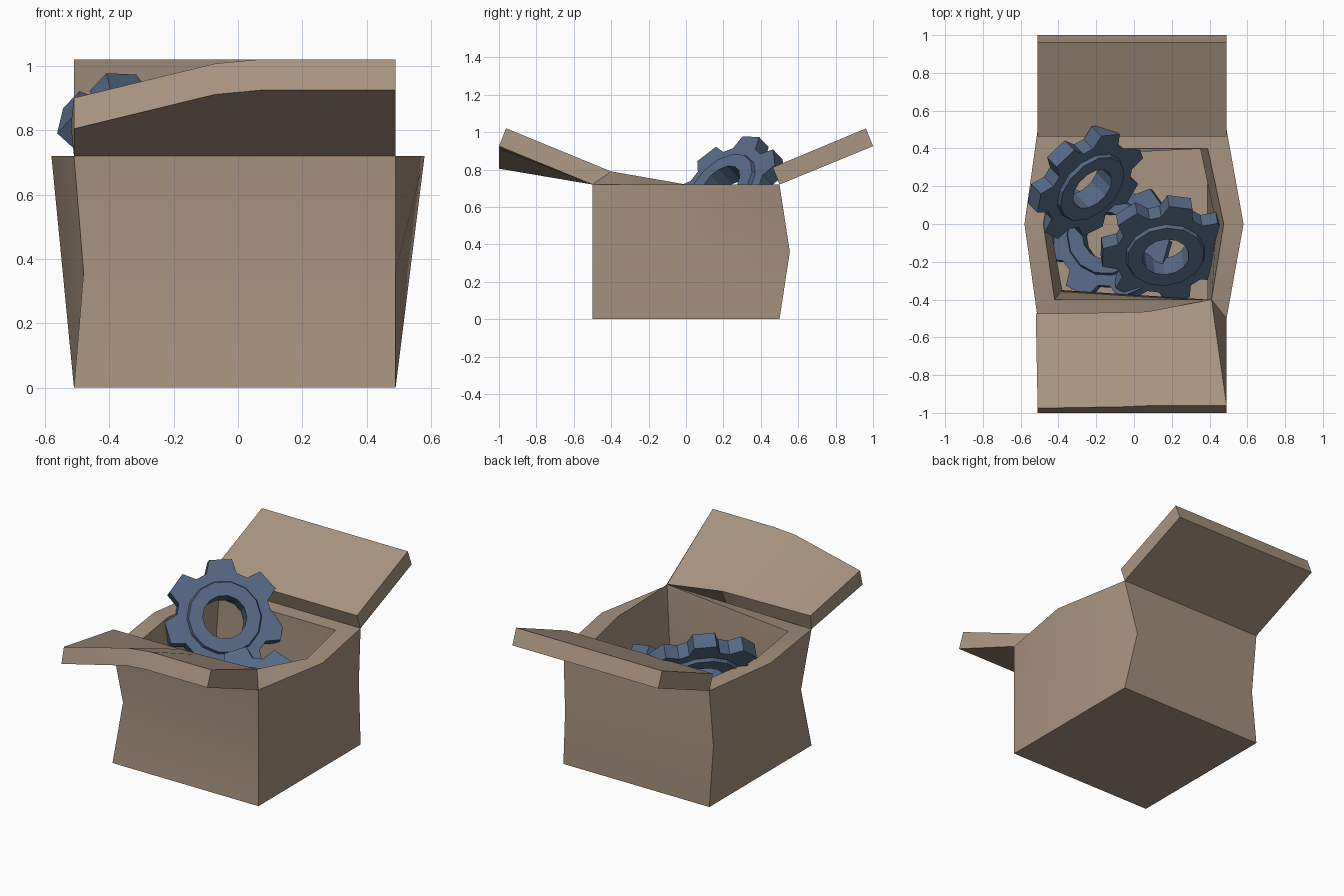
import bpy, bmesh, math
from mathutils import Vector, Matrix

if "Cube" in bpy.data.objects:
    bpy.data.objects.remove(bpy.data.objects["Cube"])


def material(name, rgb):
    m = bpy.data.materials.new(name)
    m.diffuse_color = (*rgb, 1)
    m.use_nodes = True
    m.node_tree.nodes["Principled BSDF"].inputs["Base Color"].default_value = m.diffuse_color
    return m


CARD = material("cardboard brown", (0.40, 0.295, 0.215))
STEEL = material("steel blue", (0.09, 0.14, 0.235))


def finish(name, bm, mat, smooth=None):
    bmesh.ops.recalc_face_normals(bm, faces=bm.faces)
    me = bpy.data.meshes.new(name)
    bm.to_mesh(me)
    bm.free()
    me.materials.append(mat)
    ob = bpy.data.objects.new(name, me)
    bpy.context.collection.objects.link(ob)
    if smooth:
        bpy.ops.object.select_all(action='DESELECT')
        ob.select_set(True)
        bpy.context.view_layer.objects.active = ob
        bpy.ops.object.shade_smooth_by_angle(angle=math.radians(smooth))
    return ob


def loft(name, rings, mat, closed=True, smooth=None):
    """Skin between rings of equal point count and cap both ends."""
    bm = bmesh.new()
    loops = [[bm.verts.new(p) for p in r] for r in rings]
    n = len(loops[0])
    for a, b in zip(loops, loops[1:]):
        for i in range(n):
            j = (i + 1) % n
            bm.faces.new((a[i], a[j], b[j], b[i]))
    bm.faces.new(loops[0])
    bm.faces.new(loops[-1])
    return finish(name, bm, mat, smooth)


# Dented open carton: rings run front-left, front-right, right, back-right, back-left, left
def ring(z, *xy):
    return [(x, y, z) for x, y in xy]


inner_rim = ring(0.72, (-.42, -.40), (.41, -.40), (.475, 0), (.39, .40), (-.41, .40), (-.48, 0))
inner_rim[1] = (.41, -.40, .79)
loft("carton", [
    ring(0.00, (-.51, -.50), (.49, -.50), (.49, 0), (.49, .50), (-.51, .50), (-.51, 0)),
    ring(0.36, (-.48, -.44), (.49, -.50), (.535, 0), (.44, .555), (-.51, .46), (-.545, 0)),
    ring(0.72, (-.51, -.50), (.49, -.50), (.58, 0), (.49, .50), (-.51, .50), (-.58, 0)),
    inner_rim,
    ring(0.36, (-.38, -.35), (.39, -.40), (.435, 0), (.34, .45), (-.41, .36), (-.445, 0)),
    ring(0.10, (-.41, -.40), (.39, -.40), (.39, 0), (.39, .40), (-.41, .40), (-.41, 0)),
], CARD, smooth=25)


# Flaps: cross-sections (hinge, tip, upper tip, upper hinge) swept along x
def back_section(x):
    return [(x, .50, .72), (x, 1.0, .925), (x, .962, 1.02), (x, .464, .812)]


def front_section(x, tip, top_y, hinge):
    return [(x, -.50, .72), (x, -1.0, tip), (x, top_y, tip + .096), hinge]


loft("back_flap", [back_section(-.51), back_section(.49)], CARD)
loft("front_flap", [
    front_section(-.51, .805, -.975, (-.52, -.475, .815)),
    front_section(-.07, .912, -.968, (-.07, -.468, .812)),
    front_section(.07, .925, -.962, (.07, -.464, .812)),
    front_section(.49, .925, -.962, (.41, -.40, .79)),
], CARD, smooth=20)


# Gears: seven teeth, raised hub on both sides, open bore
def gear(name, hub_centre, normal, tooth_dir):
    bm = bmesh.new()
    teeth = 7
    step = math.tau / teeth
    tooth = [(-.33, .268), (-.19, .34), (.19, .34), (.33, .268)]

    def circle(r, z):
        return [bm.verts.new((r * math.cos((k + .5) * step / 2 - step / 2),
                              r * math.sin((k + .5) * step / 2 - step / 2), z))
                for k in range(2 * teeth)]

    def strip(a, b):
        for i in range(len(a)):
            j = (i + 1) % len(a)
            bm.faces.new((a[i], a[j], b[j], b[i]))

    rims, bores = [], []
    for s in (-1, 1):
        rim = [bm.verts.new((r * math.cos(t * step + a), r * math.sin(t * step + a), s * .045))
               for t in range(teeth) for a, r in tooth]
        foot, hub, bore = circle(.213, s * .045), circle(.205, s * .065), circle(.125, s * .065)
        n = len(foot)
        for k in range(n):
            f, g = foot[k], foot[(k + 1) % n]
            a, b, c = rim[2 * k], rim[2 * k + 1], rim[(2 * k + 2) % (2 * n)]
            bm.faces.new((a, b, f))
            bm.faces.new((b, c, g, f))
        strip(foot, hub)
        strip(hub, bore)
        rims.append(rim)
        bores.append(bore)
    strip(*rims)
    strip(*bores)
    ob = finish(name, bm, STEEL)
    nz = Vector(normal).normalized()
    d = Vector(tooth_dir)
    nx = (d - d.dot(nz) * nz).normalized()
    ny = nz.cross(nx)
    rot = Matrix((nx, ny, nz)).transposed().to_4x4()
    ob.matrix_world = Matrix.Translation(Vector(hub_centre) - nz * .065) @ rot
    return ob


gear("upper_gear", (-.22, .185, .72), (.57, -.57, .60), (-.14, .16, .27))
gear("front_gear", (.168, -.175, .45), (.10, -.66, .74), (.10, .315, .25))
gear("bottom_gear", (-.15, -.06, .26), (-.18, .10, 1), (-.14, -.26, 0))
